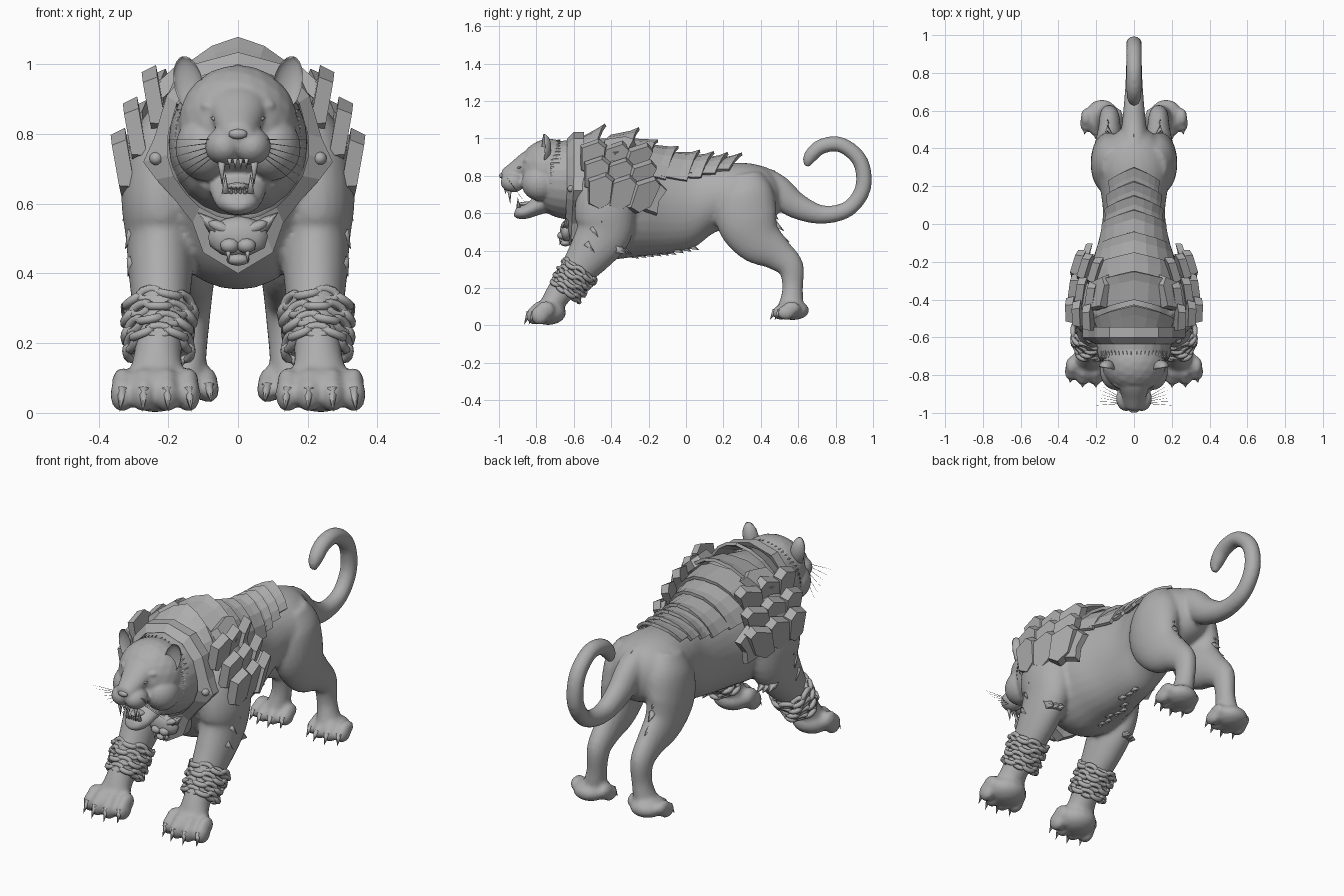
import bpy, bmesh, math, random
from mathutils import Vector, Matrix, Euler

if "Cube" in bpy.data.objects:
    bpy.data.objects.remove(bpy.data.objects["Cube"])

random.seed(4)
grey = bpy.data.materials.new("plain_grey")
grey.diffuse_color = (0.42, 0.42, 0.42, 1)
grey.use_nodes = True
grey.node_tree.nodes["Principled BSDF"].inputs["Base Color"].default_value = grey.diffuse_color


def finish(name, bm, smooth=True, voxel=0, solid=0):
    bmesh.ops.recalc_face_normals(bm, faces=bm.faces)
    me = bpy.data.meshes.new(name)
    for f in bm.faces:
        f.smooth = smooth
    bm.to_mesh(me)
    bm.free()
    me.materials.append(grey)
    ob = bpy.data.objects.new(name, me)
    bpy.context.collection.objects.link(ob)
    if voxel:
        m = ob.modifiers.new("blend", 'REMESH')
        m.mode, m.voxel_size, m.use_smooth_shade = 'VOXEL', voxel, True
        s = ob.modifiers.new("soften", 'SMOOTH')
        s.factor, s.iterations = 0.5, 5
    if solid:
        m = ob.modifiers.new("thickness", 'SOLIDIFY')
        m.thickness, m.offset = solid, 0
    return ob


def mirror(bm):
    d = bmesh.ops.duplicate(bm, geom=bm.verts[:] + bm.edges[:] + bm.faces[:])["geom"]
    for v in d:
        if isinstance(v, bmesh.types.BMVert):
            v.co.x *= -1


def ball(bm, c, r, rot=(0, 0, 0), sub=3):
    bmesh.ops.create_icosphere(bm, subdivisions=sub, radius=1,
                               matrix=Matrix.LocRotScale(Vector(c), Euler(rot), Vector(r)))


def spike(bm, base, tip, r, n=6):
    a, b = Vector(base), Vector(tip)
    q = (b - a).to_track_quat('Z', 'Y')
    bmesh.ops.create_cone(bm, cap_ends=True, segments=n, radius1=r, radius2=0.0003,
                          depth=(b - a).length, matrix=Matrix.LocRotScale((a + b) / 2, q, None))


def spline(pts, steps=5):
    P = [pts[0]] + list(pts) + [pts[-1]]
    out = []
    for i in range(1, len(P) - 2):
        for s in range(steps):
            t = s / steps
            out.append([0.5 * (2 * b + (c - a) * t + (2 * a - 5 * b + 4 * c - d) * t * t
                               + (3 * b - a - 3 * c + d) * t ** 3)
                        for a, b, c, d in zip(*P[i - 1:i + 3])])
    return out + [list(pts[-1])]


def limb(bm, pts, axis=None, n=24):
    # smooth tube through (x, y, z, side radius, other radius)
    P = spline(pts)
    rings = []
    for i, p in enumerate(P):
        t = axis or Vector(P[min(i + 1, len(P) - 1)][:3]) - Vector(P[max(i - 1, 0)][:3])
        b = t.cross(Vector((1, 0, 0))).normalized()
        a = b.cross(t).normalized()
        w = [2 * math.pi * k / n for k in range(n)]
        rings.append([bm.verts.new(Vector(p[:3]) + a * p[3] * math.cos(k) + b * p[4] * math.sin(k))
                      for k in w])
    for r, s in zip(rings, rings[1:]):
        for k in range(n):
            bm.faces.new((r[k], r[(k + 1) % n], s[(k + 1) % n], s[k]))
    bm.faces.new(rings[0])
    bm.faces.new(rings[-1])


# torso: y, top, bottom, half width
TORSO = [(-.64, .96, .56, .17), (-.52, .99, .41, .23), (-.4, 1.0, .355, .26), (-.25, .97, .37, .24),
         (-.1, .915, .385, .19), (.04, .875, .415, .165), (.16, .865, .5, .175), (.3, .87, .52, .2),
         (.41, .85, .54, .165), (.48, .8, .58, .1), (.51, .74, .64, .04)]


def torso_at(y):
    for a, b in zip(TORSO, TORSO[1:]):
        if y <= b[0]:
            t = max(0, (y - a[0]) / (b[0] - a[0]))
            top, bot, w = (a[k] + (b[k] - a[k]) * t for k in (1, 2, 3))
            return (top + bot) / 2, w, (top - bot) / 2


# body: legs and paws on one side, mirrored, then torso and tail
body, claws = bmesh.new(), bmesh.new()


def paw(cx, front, back, z, w, h):
    ball(body, (cx, (front + back) / 2 + .02, z + h * .5), (w * .8, (back - front) * .45, h * .52))
    for o in (-.76, -.27, .27, .76):
        x, y = cx + o * w, front + .055 + .05 * o * o
        ball(body, (x, y, z + h * .38), (w * .28, .05, h * .4))
        ball(body, (x, y + .03, z + h * .62), (w * .24, .05, h * .36))
        spike(claws, (x, y - .03, z + h * .5), (x + o * .01, y - .06, z), .017)


limb(body, [(.17, -.38, .87, .07, .11), (.2, -.4, .76, .11, .16), (.22, -.43, .62, .115, .165),
            (.222, -.44, .5, .1, .15), (.222, -.515, .38, .09, .12), (.222, -.61, .26, .076, .085),
            (.23, -.68, .17, .068, .07), (.235, -.73, .09, .085, .06)])
paw(.237, -.865, -.65, .004, .125, .13)
limb(body, [(.1, .3, .8, .07, .1), (.115, .32, .7, .105, .15), (.135, .325, .57, .095, .165),
            (.135, .385, .46, .08, .135), (.13, .49, .38, .062, .09), (.13, .56, .31, .054, .07),
            (.135, .57, .2, .048, .055), (.155, .56, .09, .06, .07)])
paw(.17, .45, .65, .03, .112, .1)
mirror(body)
mirror(claws)
limb(body, [(0, y, (t + b) / 2, w, (t - b) / 2) for y, t, b, w in TORSO], Vector((0, 1, 0)), 32)
limb(body, [(0, .38, .78, .08, .08), (0, .48, .725, .07, .085), (0, .59, .64, .058, .07),
            (0, .73, .592, .047, .05), (0, .87, .625, .042, .043), (0, .948, .74, .042, .043),
            (0, .93, .88, .042, .042), (0, .83, .965, .041, .041), (0, .725, .957, .041, .041),
            (0, .663, .9, .036, .037), (0, .645, .85, .018, .018)])
finish("body", body, voxel=.012)
finish("claws", claws)

# head with open mouth
head = bmesh.new()
ball(head, (.04, -.925, .765), (.055, .066, .054))
ball(head, (.06, -.848, .873), (.05, .026, .02), (0, -.25, 0))
ball(head, (.095, -.78, .76), (.085, .1, .095))
mirror(head)
ball(head, (0, -.73, .83), (.172, .165, .168))
limb(head, [(0, -.76, .88, .11, .085), (0, -.83, .875, .09, .065), (0, -.9, .83, .068, .055),
            (0, -.96, .793, .052, .045), (0, -.98, .785, .04, .03)])
limb(head, [(0, -.7, .69, .1, .08), (0, -.79, .64, .082, .05), (0, -.86, .607, .066, .038),
            (0, -.9, .606, .05, .034), (0, -.915, .61, .025, .02)])
limb(head, [(0, -.76, .78, .16, .17), (0, -.7, .78, .19, .2), (0, -.6, .775, .2, .215),
            (0, -.55, .77, .19, .2)], Vector((0, 1, 0)))
finish("head", head, voxel=.007)

face = bmesh.new()
ball(face, (.06, -.893, .842), (.02, .012, .007), (0, -.25, .4), 2)
mirror(face)
ball(face, (0, -.985, .8), (.028, .014, .015), sub=2)
ball(face, (0, -.85, .65), (.035, .055, .012), sub=2)
finish("eyes_nose_tongue", face)

teeth = bmesh.new()
spike(teeth, (.048, -.945, .735), (.045, -.94, .65), .014, 8)
spike(teeth, (.036, -.895, .63), (.036, -.9, .685), .011, 8)
for x in (.008, .024):
    spike(teeth, (x, -.965, .73), (x, -.965, .7), .008)
    spike(teeth, (x * .8, -.9, .63), (x * .8, -.905, .65), .007)
mirror(teeth)
finish("teeth", teeth)

ears = bmesh.new()
ball(ears, (0, 0, 0), (1, 1, 1))
for v in ears.verts:
    if v.co.y < 0:
        v.co.y *= -.5
bmesh.ops.transform(ears, verts=ears.verts, matrix=Matrix.LocRotScale(
    Vector((.143, -.765, .945)), Euler((0, .2, .2)), Vector((.042, .045, .08))))
mirror(ears)
finish("ears", ears)

whiskers = bmesh.new()
for k in range(6):
    spike(whiskers, (.06, -.95 + .005 * k, .785 - .008 * k),
          (.2 - .006 * k, -.96 + .02 * k, .785 - .026 * k), .0018, 4)
mirror(whiskers)
finish("whiskers", whiskers)

# fur tufts: ruff, elbows, thighs, belly and rump
fur = bmesh.new()
for k in range(22):
    a = math.radians(-60 + 145 * k / 21)
    d = Vector((math.cos(a), 0, math.sin(a)))
    c = Vector((d.x * .17, -.72, .79 + d.z * .185))
    spike(fur, c, c + d * .02 + Vector((0, .05, 0)), .014, 5)
for k in range(3):
    spike(fur, (.22 + .02 * k, -.38, .42), (.225 + .025 * k, -.285 - .015 * k, .38), .04, 5)
    spike(fur, (.3, -.47 - .03 * k, .6 - .08 * k), (.332 - .008 * k, -.45 - .02 * k, .55 - .08 * k), .02, 5)
    spike(fur, (.135, .455 + .02 * k, .6 - .06 * k), (.14, .495 + .03 * k, .565 - .06 * k), .02, 5)
mirror(fur)
for k in range(9):
    y = -.3 + .04 * k
    c, w, h = torso_at(y)
    x = random.uniform(-.04, .04)
    spike(fur, (x, y, c - h + .015), (x, y + .05, c - h - .008), .022, 5)
for k in range(3):
    spike(fur, (0, .42 + .05 * k, .825 - .045 * k), (0, .48 + .05 * k, .825 - .045 * k), .02, 5)
finish("fur_tufts", fur)

# overlapping armour bands along the spine: rear edge, peak height, arc
bands = bmesh.new()
for rear, peak, arc in [(-.43, 1.08, .95), (-.25, 1.06, 1.05), (-.15, .995, 1.1), (-.04, .96, 1.1),
                        (.075, .94, 1.05), (.15, .932, .95), (.225, .928, .85), (.3, .925, .72)]:
    c, w, h = torso_at(rear)
    lift = peak - c - h
    rows = []
    for back, length in ((0, .15), (1, .045), (1, 0)):
        row = []
        for k in range(9):
            t = abs(k - 4) / 4
            y = rear - length - .07 * t
            c, w, h = torso_at(y)
            off = .012 + back * (lift * (1 - .65 * t) - .02) * (1 if length == 0 else .6)
            a = arc * (k - 4) / 4
            row.append(bands.verts.new(((w + off) * math.sin(a), y, c + (h + off) * math.cos(a))))
        rows.append(row)
    for r, s in zip(rows, rows[1:]):
        for k in range(8):
            bands.faces.new((r[k], r[k + 1], s[k + 1], s[k]))
finish("spine_armour", bands, smooth=False, solid=.016)

# shoulder armour plates, three columns of three with pointed corners
pads = bmesh.new()


def plate(c, u, v, outline, thick=.04):
    u, v = Vector(u), Vector(v)
    n = u.cross(v).normalized() * thick
    lo, hi = ([pads.verts.new(Vector(c) + u * p * s + v * q * s + n * o) for p, q in outline]
              for s, o in ((1, -.6), (.86, .5)))
    pads.faces.new(lo)
    pads.faces.new(hi)
    for i in range(len(lo)):
        j = (i + 1) % len(lo)
        pads.faces.new((lo[i], lo[j], hi[j], hi[i]))


SHIELD = [(-.95, -.75), (0, -1.2), (.9, -.85), (1.15, .55), (.5, 1.0), (-.95, .75)]
for j, y in enumerate((-.5, -.385, -.265)):
    for k, (x, z) in enumerate([(.243, .9), (.297, .81), (.332, .72)]):
        plate((x - .018 * j, y + .02 * k, z - .01 * j), (-.012 * j, .068, .008),
              (.016 - .004 * j, .015 * j, .09), SHIELD)
plate((.262, -.185, .69), (-.025, .085, .045), (.012, -.03, .095),
      [(-.9, -.3), (0, -1.1), (.3, -.5), (1, -.1), (.5, .9), (-.8, .9)], .03)
plate((.19, -.37, .955), (-.01, .085, .005), (-.05, .01, .045), SHIELD)
mirror(pads)
finish("shoulder_armour", pads, smooth=False)

# collar around the neck, pointed at the chest
collar = bmesh.new()
OUTER = [(0, 1.035), (.13, 1.0), (.205, .91), (.24, .79), (.272, .72), (.235, .67),
         (.18, .61), (.13, .545), (.1, .46), (0, .4)]
INNER = [(0, 1.0), (.11, .965), (.175, .89), (.2, .8), (.203, .74), (.185, .68),
         (.15, .63), (.11, .59), (.06, .565), (0, .55)]
lay = []
for pts, y in ((OUTER, -.545), (OUTER, -.6), (INNER, -.635), (INNER, -.56)):
    half = pts + [(-x, z) for x, z in pts[-2:0:-1]]
    lay.append([collar.verts.new((x, y - .05 * max(0, .75 - z), z)) for x, z in half])
for r, s in zip(lay, lay[1:] + lay[:1]):
    for k in range(len(r)):
        j = (k + 1) % len(r)
        collar.faces.new((r[k], r[j], s[j], s[k]))
finish("collar", collar, smooth=False)

# beast-face emblem and collar studs
emblem = bmesh.new()
ball(emblem, (.235, -.61, .73), (.02, .025, .02), sub=2)
ball(emblem, (.045, -.645, .53), (.045, .025, .018), (0, -.4, 0), 2)
ball(emblem, (.024, -.665, .48), (.028, .024, .022), sub=2)
spike(emblem, (.06, -.635, .53), (.115, -.64, .575), .028)
spike(emblem, (.028, -.67, .47), (.028, -.675, .43), .01)
mirror(emblem)
ball(emblem, (0, -.64, .505), (.09, .035, .06), sub=2)
ball(emblem, (0, -.645, .44), (.035, .028, .018), sub=2)
finish("chest_emblem", emblem)

# chain wraps on the front legs
chain = bmesh.new()
down = Vector((0, -.58, -.81))
across = Vector((0, .81, -.58))
for row in range(4):
    c = Vector((.227, -.57, .29)) + down * (.042 * row)
    for k in range(10):
        a = 2 * math.pi * (k + row * .5) / 10
        out = Vector((math.cos(a), 0, 0)) + across * math.sin(a)
        tan = down.cross(out)
        mid = c + out * (.092 - .003 * row)
        roll = .9 if k % 2 else -.3
        side = down * math.cos(roll) + out * math.sin(roll)
        up = tan.cross(side)
        link = []
        for i in range(12):
            w = 2 * math.pi * i / 12
            d = tan * math.cos(w) + side * math.sin(w)
            p = mid + tan * math.cos(w) * .03 + side * math.sin(w) * .015
            link.append([chain.verts.new(p + d * .0135 * math.cos(q) + up * .0135 * math.sin(q))
                         for q in (math.pi * m / 3 for m in range(6))])
        for i in range(12):
            r, s = link[i], link[(i + 1) % 12]
            for m in range(6):
                chain.faces.new((r[m], r[(m + 1) % 6], s[(m + 1) % 6], s[m]))
mirror(chain)
finish("chain_wraps", chain)
